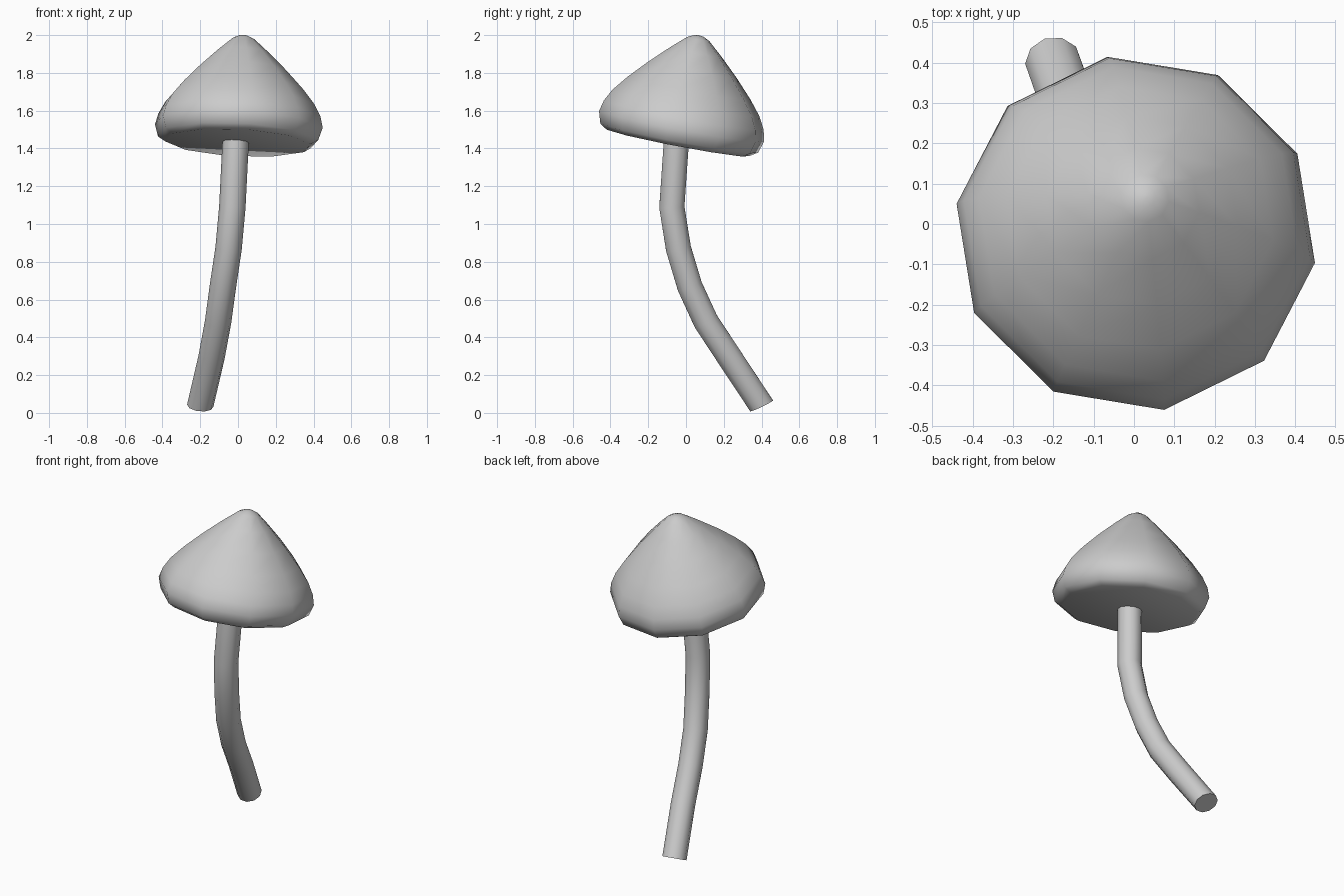
import bpy, bmesh, math
from mathutils import Vector

old = bpy.data.objects.get("Cube")
if old:
    bpy.data.objects.remove(old)

grey = bpy.data.materials.new("plain grey")
grey.use_nodes = True
colour = (0.6, 0.6, 0.6, 1)
grey.diffuse_color = colour
grey.node_tree.nodes["Principled BSDF"].inputs["Base Color"].default_value = colour


def loft(name, rings, sides, start_angle, sharp):
    """Closed skin over rings given as (centre, axis, radius)."""
    bm = bmesh.new()
    loops = []
    for centre, axis, radius in rings:
        n = Vector(axis).normalized()
        u = (Vector((1, 0, 0)) - n * n.x).normalized()
        v = n.cross(u)
        angles = [math.radians(start_angle) + math.tau * i / sides for i in range(sides)]
        loops.append([bm.verts.new(Vector(centre) + radius * (u * math.cos(a) + v * math.sin(a)))
                      for a in angles])
    for a, b in zip(loops, loops[1:]):
        for i in range(sides):
            j = (i + 1) % sides
            bm.faces.new((a[i], a[j], b[j], b[i]))
    bm.faces.new(loops[0][::-1])
    bm.faces.new(loops[-1])
    bmesh.ops.recalc_face_normals(bm, faces=bm.faces)
    mesh = bpy.data.meshes.new(name)
    bm.to_mesh(mesh)
    bm.free()
    mesh.materials.append(grey)
    obj = bpy.data.objects.new(name, mesh)
    bpy.context.collection.objects.link(obj)
    bpy.ops.object.select_all(action='DESELECT')
    obj.select_set(True)
    bpy.context.view_layer.objects.active = obj
    bpy.ops.object.shade_smooth_by_angle(angle=math.radians(sharp))
    return obj


# Tilted ten-sided cap: (radius, height along its axis)
tilt = Vector((0.05, 0.19, 1)).normalized()
base = Vector((0, -0.04, 1.43))
profile = [(0.39, 0), (0.43, 0.025), (0.45, 0.09), (0.435, 0.15), (0.40, 0.215),
           (0.335, 0.295), (0.24, 0.395), (0.14, 0.49), (0.06, 0.56), (0.025, 0.577), (0.004, 0.58)]
loft("cap", [(base + tilt * h, tilt, r) for r, h in profile], 10, -9, 42)

# Bent stem, from the foot up into the cap
path = [Vector(p) for p in [(-0.2, 0.4, 0.038), (-0.14, 0.23, 0.295), (-0.105, 0.105, 0.485),
                            (-0.08, 0.02, 0.67), (-0.05, -0.04, 0.87), (-0.03, -0.075, 1.09),
                            (-0.012, -0.05, 1.45)]]
axes = [Vector((0.1, -0.48, 1))]
for before, here, after in zip(path, path[1:], path[2:]):
    axes.append((here - before).normalized() + (after - here).normalized())
axes.append(path[-1] - path[-2])
loft("stem", [(p, a, 0.07) for p, a in zip(path, axes)], 10, 0, 42)
